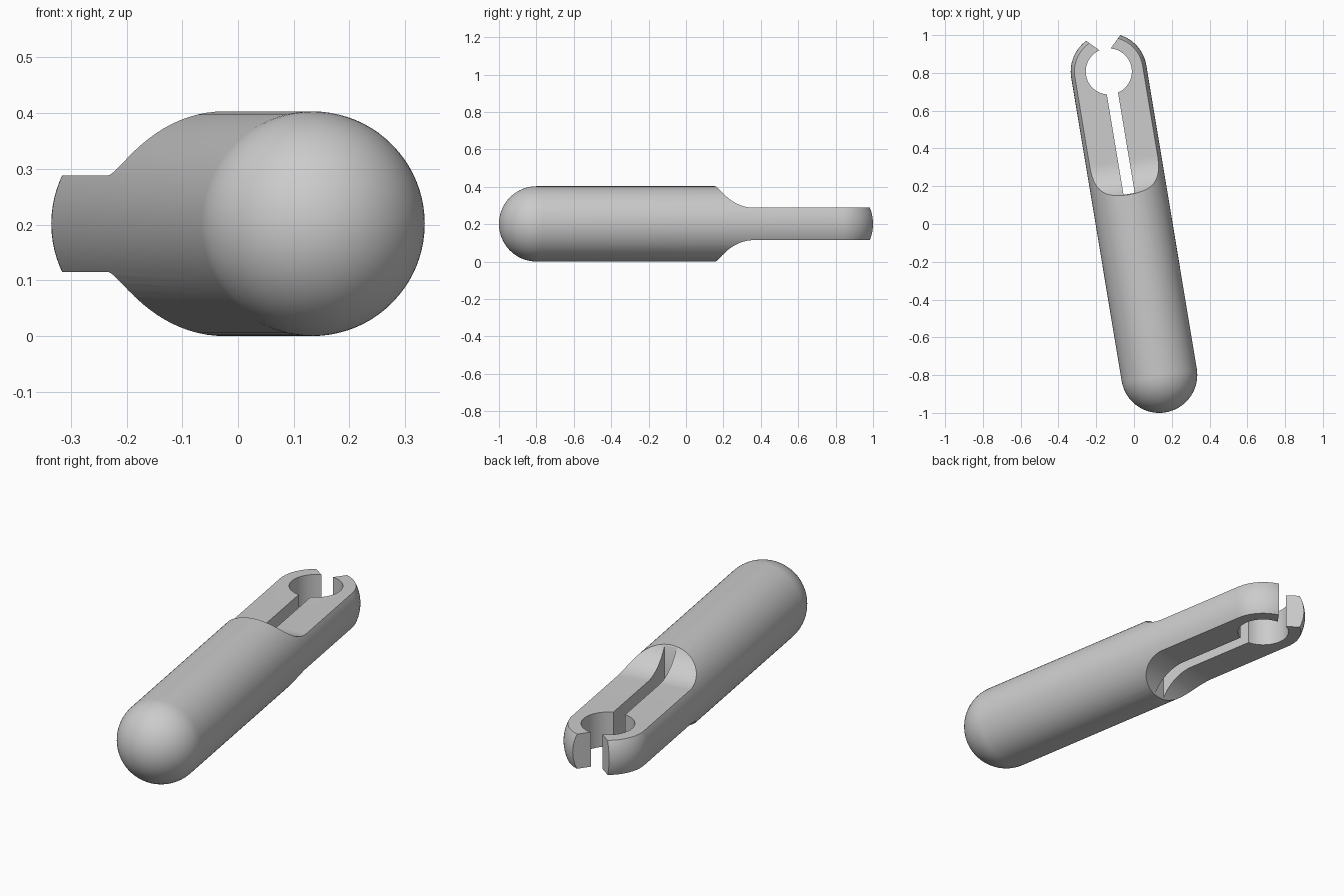
import bpy, bmesh
from math import sin, cos, pi, radians, sqrt, asin, atan2
from mathutils import Vector, Matrix

cube = bpy.data.objects.get("Cube")
if cube:
    bpy.data.objects.remove(cube, do_unlink=True)

R = 0.2015               # rod radius
FAR = Vector((-0.1335, 0.8076, R))
NEAR = Vector((0.1335, -0.7985, R))
LENGTH = (FAR - NEAR).length
FLAT = 0.0865            # half thickness of the flattened jaw
SCOOP_R = 0.20           # radius of the scoop leading to the flats
SCOOP_Y = -0.48          # where the scoop meets the flats
SLOT, HOLE = 0.03, 0.122  # slot half width, hole radius


def add_object(name, bm):
    bmesh.ops.recalc_face_normals(bm, faces=bm.faces)
    mesh = bpy.data.meshes.new(name)
    bm.to_mesh(mesh)
    bm.free()
    obj = bpy.data.objects.new(name, mesh)
    bpy.context.collection.objects.link(obj)
    return obj


def prism(name, points, offset):
    """Closed outline extruded along the given vector."""
    bm = bmesh.new()
    face = bm.faces.new([bm.verts.new(p) for p in points])
    extruded = bmesh.ops.extrude_face_region(bm, geom=[face])["geom"]
    bmesh.ops.translate(bm, vec=offset,
                        verts=[v for v in extruded if isinstance(v, bmesh.types.BMVert)])
    return add_object(name, bm)


# Round-ended rod, spun about its own axis, far end centre at the origin
bm = bmesh.new()
steps = 20
arc = [(R * sin(i * pi / 2 / steps), R * cos(i * pi / 2 / steps)) for i in range(steps + 1)]
profile = [(r, y) for r, y in arc] + [(r, -LENGTH - y) for r, y in reversed(arc)]
verts = [bm.verts.new((r, y, 0)) for r, y in profile]
edges = [bm.edges.new(pair) for pair in zip(verts, verts[1:])]
bmesh.ops.spin(bm, geom=verts + edges, cent=(0, 0, 0), axis=(0, 1, 0),
               angle=2 * pi, steps=80, use_merge=True)
bmesh.ops.remove_doubles(bm, verts=bm.verts, dist=1e-5)
rod = add_object("clamp_rod", bm)

# Scooped flats above and below the jaw
cutters = []
sweep = radians(80)
for side, label in ((1, "top"), (-1, "bottom")):
    outline = [(-0.4, 0.4, side * FLAT)]
    for i in range(25):
        a = sweep * i / 24
        outline.append((-0.4, SCOOP_Y - SCOOP_R * sin(a),
                        side * (FLAT + SCOOP_R * (1 - cos(a)))))
    outline += [(-0.4, outline[-1][1], side * 0.4), (-0.4, 0.4, side * 0.4)]
    cutters.append(prism(label + "_scoop_cutter", outline, (0.8, 0, 0)))

# Slot, round hole and flared mouth as one keyhole outline
gap = asin(SLOT / HOLE)
half = [(SLOT, -0.657)]
for i in range(33):
    a = -pi / 2 + gap + (pi - 2 * gap) * i / 32
    half.append((HOLE * cos(a), HOLE * sin(a)))
half.append((SLOT + 0.2, half[-1][1] + 0.2))
keyhole = half + [(-x, y) for x, y in reversed(half)]
cutters.append(prism("keyhole_cutter", [(x, y, -0.3) for x, y in keyhole], (0, 0, 0.6)))

bpy.context.view_layer.objects.active = rod
for cutter in cutters:
    cutter.hide_render = True
    mod = rod.modifiers.new(cutter.name, "BOOLEAN")
    mod.operation, mod.solver, mod.object = "DIFFERENCE", "EXACT", cutter
    bpy.ops.object.modifier_apply(modifier=mod.name)
for cutter in cutters:
    bpy.data.objects.remove(cutter, do_unlink=True)

# Swing the rod to its resting angle
axis = FAR - NEAR
rod.location = FAR
rod.rotation_euler.z = atan2(-axis.x, axis.y)

# Plain grey finish, smooth with crisp cut edges
grey = bpy.data.materials.new("plain_grey")
grey.use_nodes = True
colour = (0.6, 0.6, 0.6, 1)
grey.diffuse_color = colour
grey.node_tree.nodes["Principled BSDF"].inputs["Base Color"].default_value = colour
rod.data.materials.clear()
rod.data.materials.append(grey)
bpy.ops.object.select_all(action="DESELECT")
rod.select_set(True)
bpy.ops.object.shade_smooth_by_angle(angle=radians(30))
